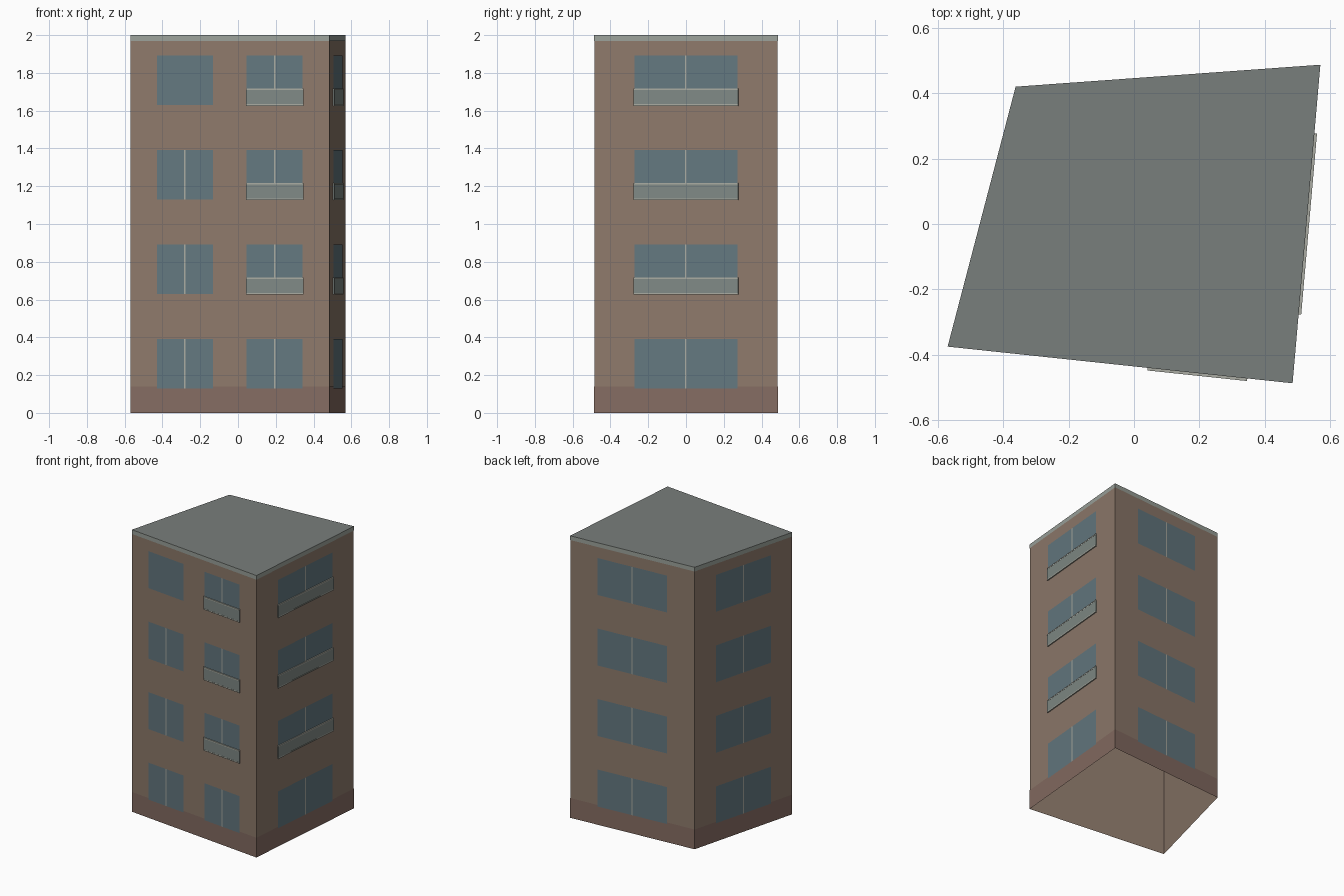
import bpy, bmesh
from mathutils import Vector

if "Cube" in bpy.data.objects:
    bpy.data.objects.remove(bpy.data.objects["Cube"])

# Footprint corners, counter-clockwise from front left
CORNERS = [Vector(c) for c in ((-0.57, -0.375, 0), (0.485, -0.487, 0),
                               (0.57, 0.487, 0), (-0.362, 0.42, 0))]
UP = Vector((0, 0, 1))


def finish(name, bm, colour):
    mesh = bpy.data.meshes.new(name)
    bm.to_mesh(mesh)
    bm.free()
    obj = bpy.data.objects.new(name, mesh)
    bpy.context.collection.objects.link(obj)
    mat = bpy.data.materials.new(name + "_colour")
    mat.diffuse_color = (*colour, 1)
    mat.use_nodes = True
    mat.node_tree.nodes["Principled BSDF"].inputs["Base Color"].default_value = mat.diffuse_color
    mesh.materials.append(mat)


def shell(name, z0, z1, scale, colour):
    """Open ring of four walls following the footprint."""
    bm = bmesh.new()
    low = [bm.verts.new(c * scale + UP * z0) for c in CORNERS]
    high = [bm.verts.new(c * scale + UP * z1) for c in CORNERS]
    for i in range(4):
        j = (i + 1) % 4
        bm.faces.new((low[i], low[j], high[j], high[i]))
    finish(name, bm, colour)


def wall_point(wall, u, z, out):
    a, b = CORNERS[wall], CORNERS[(wall + 1) % 4]
    along = (b - a).normalized()
    return a.lerp(b, u) + along.cross(UP) * out + UP * z


def panel(bm, wall, u0, u1, z0, z1, out):
    """Flat rectangle lying just in front of a wall."""
    pts = ((u0, z0), (u1, z0), (u1, z1), (u0, z1))
    bm.faces.new([bm.verts.new(wall_point(wall, u, z, out)) for u, z in pts])


def box(bm, wall, u0, u1, z0, z1, out):
    """Block standing out from a wall."""
    v = [bm.verts.new(wall_point(wall, u, z, o)) for o in (0, out)
         for u, z in ((u0, z0), (u1, z0), (u1, z1), (u0, z1))]
    for f in ((3, 2, 1, 0), (4, 5, 6, 7), (0, 1, 5, 4),
              (1, 2, 6, 5), (2, 3, 7, 6), (3, 0, 4, 7)):
        bm.faces.new([v[i] for i in f])


# Walls (open underneath), plinth band and parapet band
shell("walls", 0, 1.985, 0.997, (0.27, 0.195, 0.148))
shell("plinth", 0, 0.14, 1, (0.235, 0.15, 0.122))
shell("parapet", 1.97, 2.0, 1, (0.33, 0.36, 0.325))

# Roof
bm = bmesh.new()
bm.faces.new([bm.verts.new(c + UP * 2) for c in CORNERS])
finish("roof", bm, (0.19, 0.21, 0.2))

# Windows: (wall, start, end, has balcony); two bays in front, one elsewhere
BAYS = [(0, 0.133, 0.416, False), (0, 0.584, 0.865, True),
        (1, 0.22, 0.78, True), (2, 0.22, 0.78, False), (3, 0.22, 0.78, False)]
glass, mullions, fronts, rails = (bmesh.new() for _ in range(4))
for index, (wall, u0, u1, balcony) in enumerate(BAYS):
    length = (CORNERS[(wall + 1) % 4] - CORNERS[wall]).length
    mid, half = (u0 + u1) / 2, 0.004 / length
    for floor in range(4):
        z = 0.13 + 0.5 * floor
        panel(glass, wall, u0, u1, z, z + 0.262, 0.001)
        if (index, floor) != (0, 3):
            panel(mullions, wall, mid - half, mid + half, z, z + 0.262, 0.002)
        if balcony and floor > 0:
            a, b = u0 - half, u1 + half
            box(fronts, wall, a, b, z, z + 0.083, 0.007)
            box(rails, wall, a, b, z - 0.004, z + 0.004, 0.008)
            box(rails, wall, a, b, z + 0.08, z + 0.088, 0.008)
finish("window_glass", glass, (0.127, 0.188, 0.216))
finish("window_mullions", mullions, (0.4, 0.41, 0.36))
finish("balcony_fronts", fronts, (0.216, 0.254, 0.238))
finish("balcony_rails", rails, (0.4, 0.41, 0.36))
